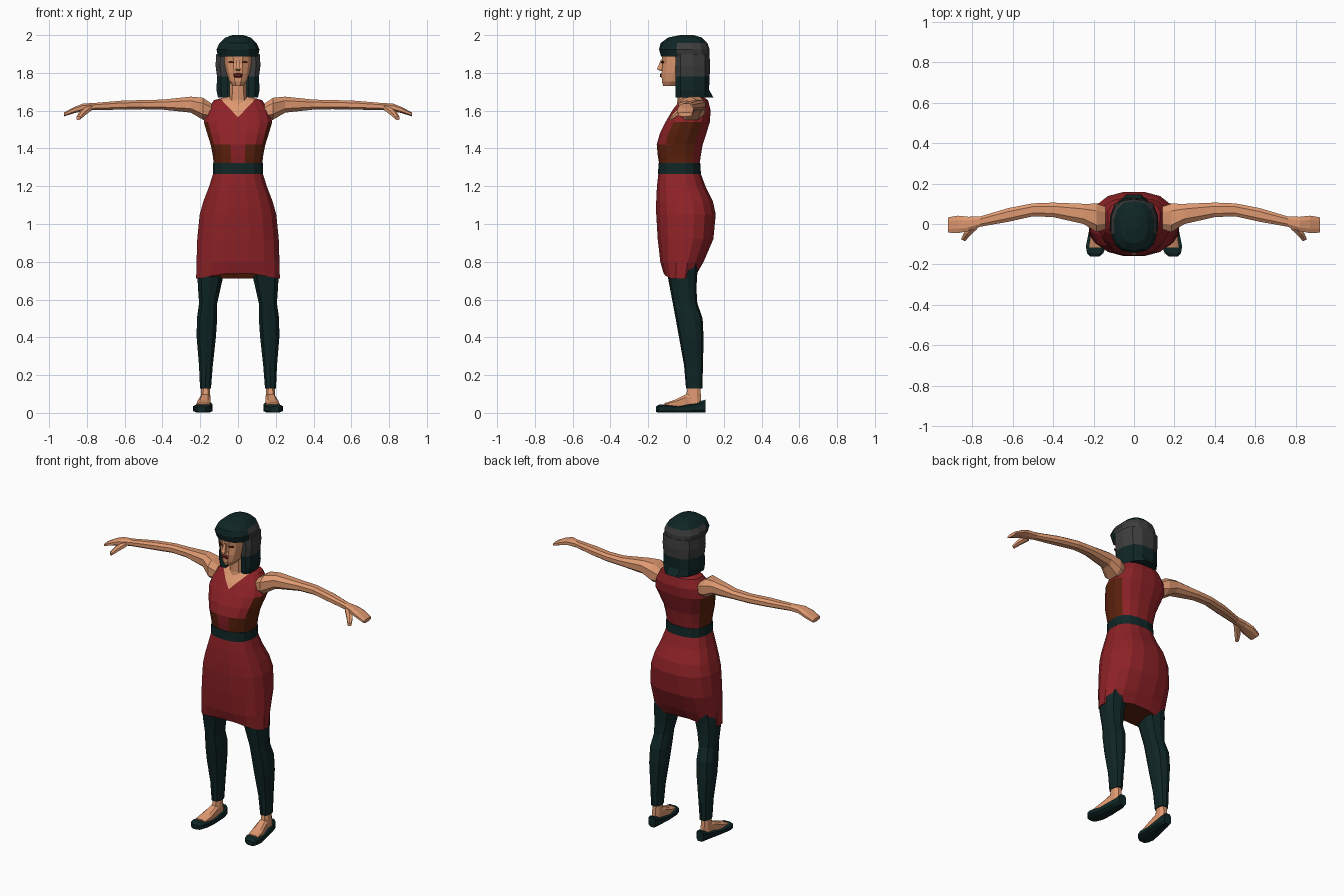
import bpy, bmesh, math
from mathutils import Vector as V


def material(name, r, g, b):
    m = bpy.data.materials.new(name)
    m.diffuse_color = (r, g, b, 1)
    return m


SKIN = material("skin", 0.74, 0.32, 0.165)
RED = material("dress red", 0.27, 0.016, 0.02)
DARK = material("dark teal", 0.005, 0.019, 0.019)
GREY = material("charcoal grey", 0.047, 0.047, 0.047)
BROWN = material("rust brown", 0.11, 0.016, 0.004)
LIPS = material("lip red", 0.16, 0.018, 0.016)


def ring(c, a, b, n=8, p=0.8):
    """Rounded cross-section around c with half axes a and b."""
    c, a, b = V(c), V(a), V(b)
    out = []
    for i in range(n):
        t = 2 * math.pi * (i + 0.5) / n
        u, w = math.cos(t), math.sin(t)
        out.append(c + a * math.copysign(abs(u) ** p, u) + b * math.copysign(abs(w) ** p, w))
    return out


def level(z, hx, yf, yb, cx=0, n=16, p=0.8):
    """Horizontal cross-section between front yf and back yb."""
    return ring((cx, (yf + yb) / 2, z), (hx, 0, 0), (0, (yb - yf) / 2, 0), n, p)


def loft(name, rings, mats, rule=None, mirror=False, cuts=()):
    bm = bmesh.new()
    vs = [[bm.verts.new(p) for p in r] for r in rings]
    n = len(rings[0])
    for lo, hi in zip(vs, vs[1:]):
        for i in range(n):
            j = (i + 1) % n
            bm.faces.new((lo[i], lo[j], hi[j], hi[i]))
    bm.faces.new(vs[0][::-1])
    bm.faces.new(vs[-1])
    bmesh.ops.recalc_face_normals(bm, faces=bm.faces)
    for co, no in cuts:
        bmesh.ops.bisect_plane(bm, geom=bm.verts[:] + bm.edges[:] + bm.faces[:],
                               plane_co=co, plane_no=no)
    bm.normal_update()
    if rule:
        for f in bm.faces:
            f.material_index = rule(f.calc_center_median(), f.normal)
    me = bpy.data.meshes.new(name)
    bm.to_mesh(me)
    bm.free()
    for m in mats:
        me.materials.append(m)
    ob = bpy.data.objects.new(name, me)
    bpy.context.collection.objects.link(ob)
    if mirror:
        ob.modifiers.new("Mirror", 'MIRROR')
    return ob


# Skirt, with the hem arched in the middle
skirt = [level(*r) for r in [
    (0.71, 0.225, -0.12, 0.06), (0.80, 0.223, -0.138, 0.095), (0.92, 0.219, -0.152, 0.147),
    (1.05, 0.206, -0.16, 0.16), (1.12, 0.186, -0.16, 0.145), (1.20, 0.155, -0.156, 0.105),
    (1.275, 0.131, -0.147, 0.077)]]
for p in skirt[0]:
    p.z += 0.04 * (1 - abs(p.x) / 0.225)
loft("skirt", skirt, [RED, BROWN], lambda c, n: int(n.z < -0.8 and c.z < 0.8))

# Belt
loft("belt", [level(1.265, 0.135, -0.15, 0.081), level(1.322, 0.134, -0.147, 0.077)], [DARK])


# Bodice and chest, cut along the neckline and armholes
def bodice_colour(c, n):
    if c.y < 0.03 and abs(c.x) < (c.z - 1.565) * 0.95:
        return 1
    if abs(c.x) > 0.125 + (1.67 - c.z) * 0.5 or c.z > 1.672:
        return 1
    if c.z < 1.52 and abs(n.x) > 0.75 and c.y > -0.1:
        return 2
    if c.z < 1.4 and abs(c.x) > 0.05 and c.y < 0:
        return 2
    return 0


cuts = []
for s in (1, -1):
    cuts.append(((0, 0, 1.565), (s, 0, -0.95)))
    cuts.append(((s * 0.125, 0, 1.67), (s, 0, 0.5)))
loft("bodice", [level(*r) for r in [
    (1.31, 0.13, -0.142, 0.072), (1.36, 0.135, -0.151, 0.08), (1.42, 0.147, -0.157, 0.09),
    (1.48, 0.166, -0.14, 0.11), (1.54, 0.184, -0.11, 0.128), (1.60, 0.168, -0.075, 0.132),
    (1.655, 0.13, -0.035, 0.118), (1.675, 0.06, -0.01, 0.09)]],
    [RED, SKIN, BROWN], bodice_colour, cuts=cuts)

# Arms with hands
loft("arms", [ring((x, y, z), (0, hy, 0), (0, 0, hz)) for x, y, z, hy, hz in [
    (0.14, 0.03, 1.595, 0.06, 0.045), (0.185, 0.03, 1.61, 0.075, 0.062),
    (0.25, 0.05, 1.632, 0.053, 0.045), (0.40, 0.07, 1.632, 0.038, 0.028),
    (0.50, 0.07, 1.632, 0.034, 0.026), (0.62, 0.045, 1.629, 0.036, 0.025),
    (0.76, 0.012, 1.622, 0.027, 0.02), (0.82, 0.0, 1.618, 0.038, 0.021),
    (0.87, -0.002, 1.602, 0.046, 0.017), (0.92, -0.005, 1.58, 0.04, 0.011)]],
    [SKIN], mirror=True)
loft("thumbs", [ring(c, (r, r * 0.5, 0), (0, 0, r), 6) for c, r in [
    ((0.79, -0.015, 1.613), 0.018), ((0.825, -0.05, 1.585), 0.017),
    ((0.845, -0.08, 1.56), 0.011)]], [SKIN], mirror=True)

# Leggings, bare ankles, feet and flat shoes
loft("leggings", [level(z, hx, yf, yb, cx, 10) for z, cx, hx, yf, yb in [
    (0.128, 0.172, 0.03, 0.0, 0.086), (0.25, 0.17, 0.038, -0.01, 0.09),
    (0.40, 0.168, 0.053, -0.037, 0.093), (0.50, 0.164, 0.056, -0.055, 0.088),
    (0.58, 0.158, 0.05, -0.07, 0.06), (0.66, 0.152, 0.062, -0.085, 0.055),
    (0.74, 0.145, 0.074, -0.1, 0.06), (0.90, 0.115, 0.085, -0.11, 0.08)]],
    [DARK], mirror=True)
loft("ankles", [level(z, hx, yf, yb, 0.172, 8) for z, hx, yf, yb in [
    (0.03, 0.03, -0.02, 0.085), (0.08, 0.027, -0.005, 0.082), (0.14, 0.025, 0.008, 0.078)]],
    [SKIN], mirror=True)


def lengthwise(rows):
    return [ring((cx, y, (lo + hi) / 2), (hx, 0, 0), (0, 0, (hi - lo) / 2), 8, 0.6)
            for y, cx, hx, lo, hi in rows]


loft("feet", lengthwise([(0.05, 0.17, 0.025, 0.02, 0.11), (0.0, 0.174, 0.03, 0.02, 0.1),
                         (-0.06, 0.181, 0.037, 0.02, 0.07), (-0.115, 0.187, 0.036, 0.02, 0.052)]),
     [SKIN], mirror=True)
loft("shoes", lengthwise([(0.102, 0.17, 0.025, 0, 0.072), (0.06, 0.17, 0.036, 0, 0.058),
                          (-0.04, 0.18, 0.046, 0, 0.038), (-0.11, 0.188, 0.052, 0, 0.046),
                          (-0.145, 0.192, 0.042, 0, 0.044), (-0.16, 0.194, 0.024, 0.004, 0.034)]),
     [DARK], mirror=True)

# Neck and head
loft("neck", [level(*r, n=10) for r in [
    (1.59, 0.06, -0.055, 0.08), (1.66, 0.047, -0.045, 0.065), (1.77, 0.045, -0.05, 0.06)]], [SKIN])
loft("head", [level(*r, n=12) for r in [
    (1.73, 0.026, -0.122, -0.03), (1.755, 0.048, -0.13, 0.03), (1.80, 0.063, -0.132, 0.07),
    (1.85, 0.073, -0.126, 0.09), (1.90, 0.075, -0.132, 0.09)]], [SKIN])
loft("nose", [ring((0, y, z), (hx, 0, 0), (0, hy, 0), 4) for z, y, hx, hy in [
    (1.81, -0.128, 0.012, 0.012), (1.82, -0.135, 0.017, 0.025), (1.87, -0.122, 0.008, 0.014)]], [SKIN])
loft("lips", [ring((0, y, 1.787), (hx, 0, 0), (0, 0, hz), 8) for y, hx, hz in [
    (-0.129, 0.026, 0.012), (-0.138, 0.018, 0.007)]], [LIPS])
loft("eyes", [ring((0.036, y, 1.857), (0.017, 0.006, 0), (0, 0, 0.006), 6) for y in (-0.121, -0.127)],
     [BROWN], mirror=True)

# Hair: crown with fringe, and a bob that is open at the front
loft("hair_crown", [level(*r, n=14) for r in [
    (1.887, 0.108, -0.132, 0.124), (1.925, 0.116, -0.143, 0.124), (1.958, 0.1, -0.134, 0.114),
    (1.987, 0.068, -0.095, 0.085), (2.0, 0.03, -0.03, 0.04)]],
    [DARK, GREY], lambda c, n: int(c.y > -0.03 and c.z < 1.95))


def bob(z, hx, yb):
    right = [(0.055, 0.045), (0.055, -0.05), (0.8 * hx, -0.055), (hx, -0.03), (hx, 0.04),
             (0.8 * hx, 0.1), (0.35 * hx, yb)]
    return [V((x, y, z)) for x, y in right] + [V((-x, y, z)) for x, y in right[::-1]]


loft("hair_bob", [bob(*r) for r in [
    (1.67, 0.106, 0.145), (1.71, 0.114, 0.122), (1.78, 0.111, 0.125),
    (1.84, 0.119, 0.128), (1.90, 0.115, 0.124)]],
    [DARK, GREY], lambda c, n: int(c.z > 1.78))
